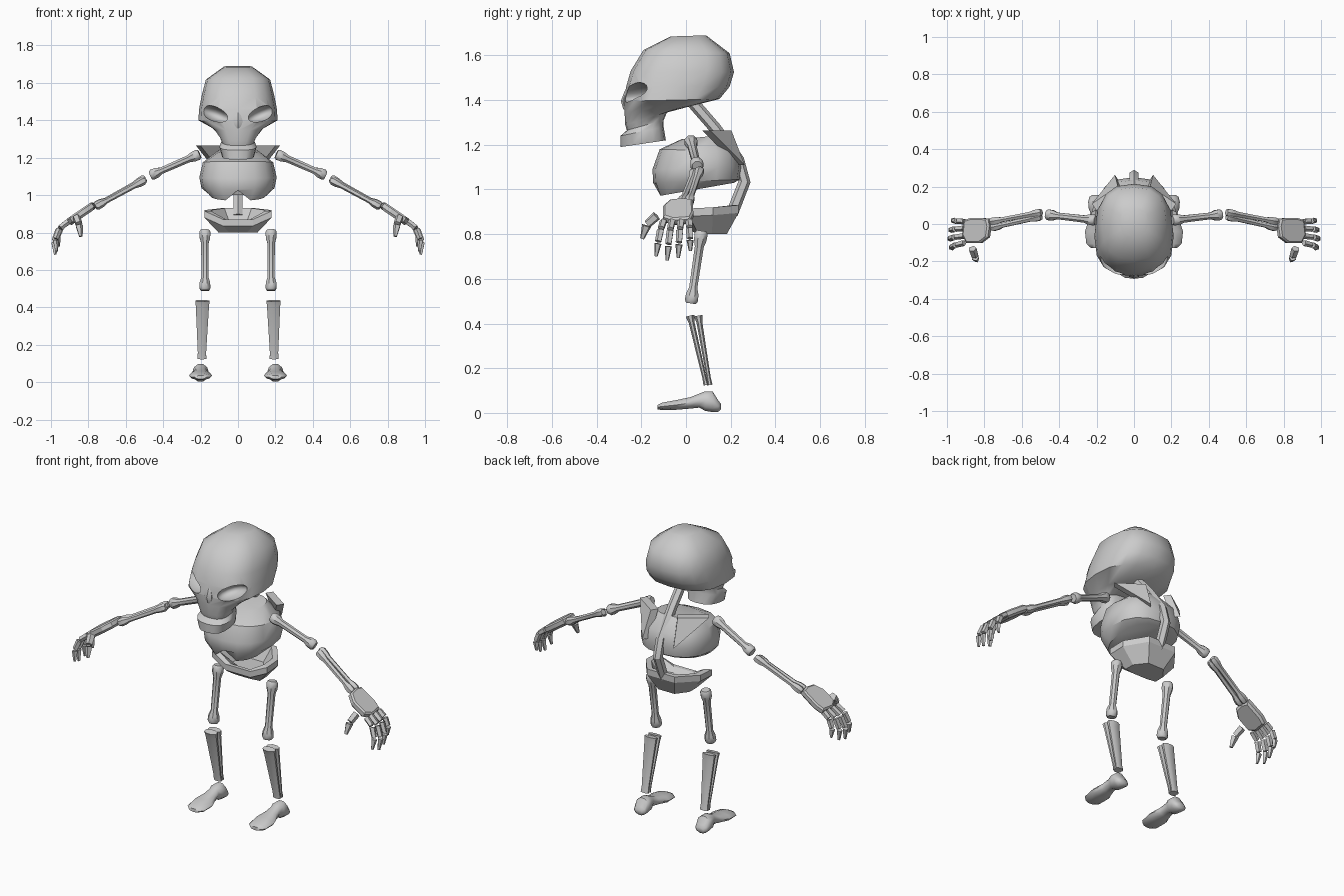
import bpy, bmesh, math
from mathutils import Vector, Matrix

if "Cube" in bpy.data.objects:
    bpy.data.objects.remove(bpy.data.objects["Cube"])


def finish(bm, name, mirror=False, angle=40):
    bmesh.ops.recalc_face_normals(bm, faces=bm.faces[:])
    for f in bm.faces:
        f.smooth = angle > 0
    me = bpy.data.meshes.new(name)
    bm.to_mesh(me)
    bm.free()
    if angle > 0:
        me.set_sharp_from_angle(angle=math.radians(angle))
    ob = bpy.data.objects.new(name, me)
    bpy.context.collection.objects.link(ob)
    if mirror:
        ob.modifiers.new("Mirror", 'MIRROR').use_mirror_merge = False
    return ob


def loft(name, rings, mirror=False, angle=40, bm=None, done=True):
    bm = bm or bmesh.new()
    vs = [[bm.verts.new(p) for p in r] for r in rings]
    n = len(vs[0])
    for a, b in zip(vs, vs[1:]):
        for i in range(n):
            j = (i + 1) % n
            bm.faces.new((a[i], a[j], b[j], b[i]))
    bm.faces.new(vs[0][::-1])
    bm.faces.new(vs[-1])
    return finish(bm, name, mirror, angle) if done else bm


def oval(w, yf, zf, yb, zb, n=16, p=2.6):
    """Level-ish ring from front point to back point with half width w."""
    out = []
    for i in range(n):
        t = 2 * math.pi * i / n
        c, s = math.cos(t), math.sin(t)
        c = math.copysign(abs(c) ** (2 / p), c)
        s = math.copysign(abs(s) ** (2 / p), s)
        k = (s + 1) / 2
        out.append(Vector((w * c, yf + (yb - yf) * k, zf + (zb - zf) * k)))
    return out


def tube_rings(pts, radii, n=8):
    pts = [Vector(p) for p in pts]
    rings = []
    for i, p in enumerate(pts):
        t = (pts[min(i + 1, len(pts) - 1)] - pts[max(i - 1, 0)]).normalized()
        ref = Vector((0, 1, 0)) if abs(t.x) > 0.35 else Vector((1, 0, 0))
        a = (ref - t * ref.dot(t)).normalized()
        b = t.cross(a)
        ra, rb = radii[i] if isinstance(radii[i], tuple) else (radii[i], radii[i])
        ang = [2 * math.pi * (k + 0.5) / n for k in range(n)]
        rings.append([p + a * ra * math.cos(g) + b * rb * math.sin(g) for g in ang])
    return rings


def long_bone(name, a, b, r, n=8):
    a, b = Vector(a), Vector(b)
    ts = (0, 0.04, 0.13, 0.22, 0.78, 0.87, 0.96, 1)
    rs = (0.75, 1, 0.95, 0.68, 0.62, 0.95, 1, 0.75)
    return loft(name, tube_rings([a.lerp(b, t) for t in ts], [r * k for k in rs], n), True)


# Skull: half width, front y/z, back y/z
skull = loft("skull", [oval(*r) for r in (
    (0.085, -0.293, 1.19, -0.09, 1.22),
    (0.100, -0.293, 1.24, -0.10, 1.28),
    (0.088, -0.265, 1.265, -0.10, 1.31),
    (0.100, -0.272, 1.29, -0.085, 1.345),
    (0.135, -0.275, 1.345, 0.01, 1.37),
    (0.212, -0.280, 1.395, 0.15, 1.405),
    (0.208, -0.268, 1.46, 0.195, 1.46),
    (0.195, -0.248, 1.53, 0.215, 1.525),
    (0.172, -0.190, 1.625, 0.195, 1.61),
    (0.075, -0.070, 1.685, 0.09, 1.69))])

# Slanted eye sockets cut into the skull
bm = bmesh.new()
for s in (1, -1):
    m = (Matrix.Translation((s * 0.128, -0.235, 1.435))
         @ Matrix.Rotation(math.radians(-22 * s), 4, 'Y')
         @ Matrix.Diagonal((0.088, 0.085, 0.038, 1)))
    bmesh.ops.create_uvsphere(bm, u_segments=14, v_segments=10, radius=1, matrix=m)
cutter = finish(bm, "socket_cutter")
cutter.hide_render = True
mod = skull.modifiers.new("Sockets", 'BOOLEAN')
mod.operation = 'DIFFERENCE'
mod.object = cutter
mod.solver = 'EXACT'
dg = bpy.context.evaluated_depsgraph_get()
dg.update()
carved = bpy.data.meshes.new_from_object(skull.evaluated_get(dg))
skull.modifiers.clear()
skull.data = carved
carved.set_sharp_from_angle(angle=math.radians(45))
bpy.data.objects.remove(cutter)

# Small nose ridge
loft("nose", tube_rings([(0, -0.262, 1.44), (0, -0.272, 1.395), (0, -0.265, 1.36)],
                        [0.012, (0.03, 0.02), 0.015], 6))

# Rib cage with a notch at the front bottom
ribs = [oval(*r, p=2.4) for r in (
    (0.150, -0.125, 0.97, 0.215, 1.03),
    (0.195, -0.147, 1.03, 0.24, 1.045),
    (0.207, -0.150, 1.09, 0.25, 1.10),
    (0.188, -0.118, 1.18, 0.235, 1.17),
    (0.110, -0.020, 1.225, 0.17, 1.245))]
for p in ribs[0]:
    if p.y < 0 and abs(p.x) < 0.05:
        p.z += 0.055
loft("rib_cage", ribs)

# Shoulder blades: thin triangular plates
blade = [Vector(p) for p in ((0.213, 0.09, 1.265), (0.075, 0.185, 1.265), (0.09, 0.245, 1.11))]
off = Vector((0.012, 0.018, 0))
loft("shoulder_blade", [[p - off for p in blade], [p + off for p in blade]], True, 0)

# Spine
loft("spine", tube_rings([(0, 0.03, 1.39), (0, 0.13, 1.275), (0, 0.235, 1.13),
                          (0, 0.262, 1.035), (0, 0.205, 0.89)], [0.027] * 5, 6), angle=30)

# Pelvis: faceted bowl with a low front rim
half = ((0.08, 0.0, 0.87), (0.18, 0.015, 0.915), (0.178, 0.12, 0.92), (0.09, 0.235, 0.93))
rim = [Vector(p) for p in half] + [Vector((-x, y, z)) for x, y, z in reversed(half)]


def shrink(k, z=None):
    return [Vector((p.x * k, 0.11 + (p.y - 0.11) * k, p.z if z is None else z)) for p in rim]


loft("pelvis", [shrink(0.58, 0.80), [p - Vector((0, 0, 0.035)) for p in rim], rim,
                shrink(0.8), shrink(0.5, 0.85)], angle=0)

# Arms
long_bone("upper_arm", (0.205, 0.02, 1.22), (0.468, 0.05, 1.105), 0.031)
long_bone("outer_forearm", (0.495, 0.062, 1.09), (0.765, 0.012, 0.94), 0.023, 6)
long_bone("inner_forearm", (0.497, 0.04, 1.082), (0.762, -0.02, 0.938), 0.023, 6)

# Palm: bevelled slab sloping down and outward
d = Vector((math.cos(0.6), 0, -math.sin(0.6)))
nrm = Vector((-d.z, 0, d.x))
outline = ((0, 0.03), (0.11, 0.033), (0.155, 0.02), (0.165, -0.06),
           (0.14, -0.102), (0.05, -0.102), (0.0, -0.07), (-0.01, -0.01))


def palm(h, k):
    return [Vector((0.775, 0, 0.945)) + d * (0.08 + (u - 0.08) * k)
            + Vector((0, -0.035 + (y + 0.035) * k, 0)) + nrm * h for u, y in outline]


loft("palm", [palm(-0.022, 0.85), palm(-0.01, 1), palm(0.012, 1), palm(0.02, 0.88)], True, 30)

# Fingers and thumb: separate short joints, tapered last joint


def digit(name, path, r):
    bm = bmesh.new()
    pts = [Vector(p) for p in path]
    for i, (a, b) in enumerate(zip(pts, pts[1:])):
        end = 0.45 if i == len(pts) - 2 else 0.9
        loft("", tube_rings([a.lerp(b, 0.08), a.lerp(b, 0.93)], [r, r * end], 5), bm=bm, done=False)
    finish(bm, name, True, 30)


for i, (y0, y1, k) in enumerate(((-0.1, -0.135, 0.92), (-0.062, -0.085, 1.03),
                                 (-0.022, -0.035, 0.96), (0.014, 0.02, 0.78))):
    path = [(0.905 + x * k, y0 + (y1 - y0) * t, 0.86 - z * k) for x, z, t in
            ((0, 0, 0), (0.052, 0.04, 0.35), (0.077, 0.105, 0.7), (0.07, 0.178, 1))]
    digit(f"finger_{i + 1}", path, 0.017)
digit("thumb", [(0.865, -0.128, 0.885), (0.85, -0.175, 0.843), (0.84, -0.198, 0.775)], 0.022)

# Legs
long_bone("thigh", (0.177, 0.07, 0.815), (0.177, 0.022, 0.49), 0.032)
for name, y0, y1 in (("shin", 0.018, 0.09), ("calf_bone", 0.055, 0.107)):
    a, b = Vector((0.19, y0, 0.435)), Vector((0.193, y1, 0.125))
    loft(name, tube_rings([a, a.lerp(b, 0.1), a.lerp(b, 0.9), b],
                          [(0.041, 0.021), (0.038, 0.014), (0.024, 0.01), (0.026, 0.013)], 8), True)

# Feet: y, centre z, half height, half width
foot = ((-0.128, 0.026, 0.010, 0.03), (-0.105, 0.029, 0.018, 0.055), (-0.04, 0.036, 0.023, 0.062),
        (0.02, 0.045, 0.027, 0.042), (0.06, 0.055, 0.033, 0.033), (0.085, 0.053, 0.046, 0.043),
        (0.12, 0.049, 0.048, 0.045), (0.145, 0.03, 0.026, 0.038), (0.156, 0.028, 0.014, 0.022))
loft("foot", [[Vector((0.2 + w * math.cos(t), y, z + h * math.sin(t)))
               for t in [2 * math.pi * i / 10 for i in range(10)]] for y, z, h, w in foot], True, 50)
